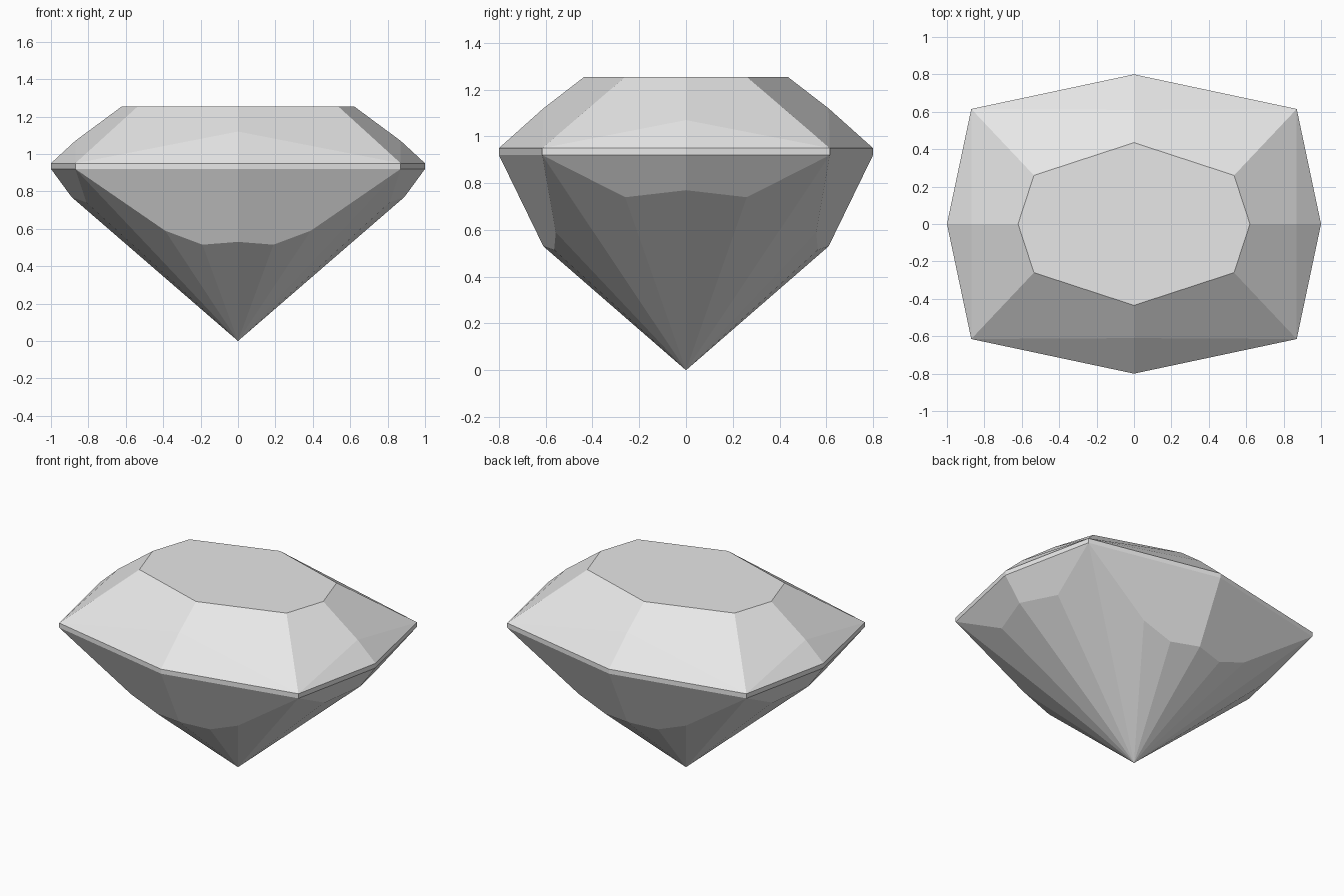
import bpy
import bmesh
import math

cube = bpy.data.objects.get("Cube")
if cube:
    bpy.data.objects.remove(cube, do_unlink=True)

# Colour
grey = bpy.data.materials.new("pale_grey")
grey.use_nodes = True
colour = (0.8, 0.8, 0.8, 1.0)
grey.diffuse_color = colour
grey.node_tree.nodes["Principled BSDF"].inputs["Base Color"].default_value = colour

# Named points of one quarter of the stone
points = {
    # flat table on top
    "table_centre": (0, 0, 1.255),
    "table_side": (0.62, 0, 1.255),
    "table_corner": (0.535, 0.26, 1.255),
    "table_end": (0, 0.435, 1.255),
    # crown facet tips
    "crown_side": (0.87, 0, 1.07),
    "crown_end": (0, 0.61, 1.12),
    # girdle band
    "top_side": (1, 0, 0.95),
    "top_corner": (0.87, 0.615, 0.95),
    "top_end": (0, 0.8, 0.95),
    "low_side": (1, 0, 0.92),
    "low_corner": (0.87, 0.615, 0.92),
    "low_end": (0, 0.8, 0.92),
    # pavilion break points
    "side_mid": (0.89, 0, 0.77),
    "side_edge": (0.81, 0.26, 0.74),
    "end_edge": (0.39, 0.557, 0.59),
    "end_inner": (0.19, 0.564, 0.515),
    "end_mid": (0, 0.61, 0.53),
    "tip": (0, 0, 0),
}

facets = [
    # table and crown
    "table_centre table_side table_corner table_end",
    "table_side crown_side top_corner table_corner",
    "table_end table_corner top_corner crown_end",
    "crown_side top_side top_corner",
    "crown_end top_corner top_end",
    # girdle
    "top_side low_side low_corner top_corner",
    "top_corner low_corner low_end top_end",
    # upper pavilion
    "low_side side_mid side_edge low_corner",
    "low_corner end_edge end_inner end_mid low_end",
    # lower pavilion, fanning to the tip
    "side_mid tip side_edge",
    "side_edge tip low_corner",
    "low_corner tip end_edge",
    "end_edge tip end_inner",
    "end_inner tip end_mid",
]

bm = bmesh.new()
verts = {name: bm.verts.new(co) for name, co in points.items()}
for facet in facets:
    bm.faces.new([verts[name] for name in facet.split()])

# Mirror the quarter across both planes
for axis in "XY":
    bmesh.ops.mirror(bm, geom=bm.verts[:] + bm.edges[:] + bm.faces[:],
                     axis=axis, merge_dist=0.0001)
bmesh.ops.remove_doubles(bm, verts=bm.verts[:], dist=0.0001)

# Join the flat quarters of the table into one facet
bmesh.ops.dissolve_limit(bm, angle_limit=math.radians(0.2),
                         verts=bm.verts[:], edges=bm.edges[:])
bmesh.ops.recalc_face_normals(bm, faces=bm.faces[:])

mesh = bpy.data.meshes.new("gemstone")
bm.to_mesh(mesh)
bm.free()
mesh.materials.append(grey)
gem = bpy.data.objects.new("gemstone", mesh)
bpy.context.collection.objects.link(gem)
